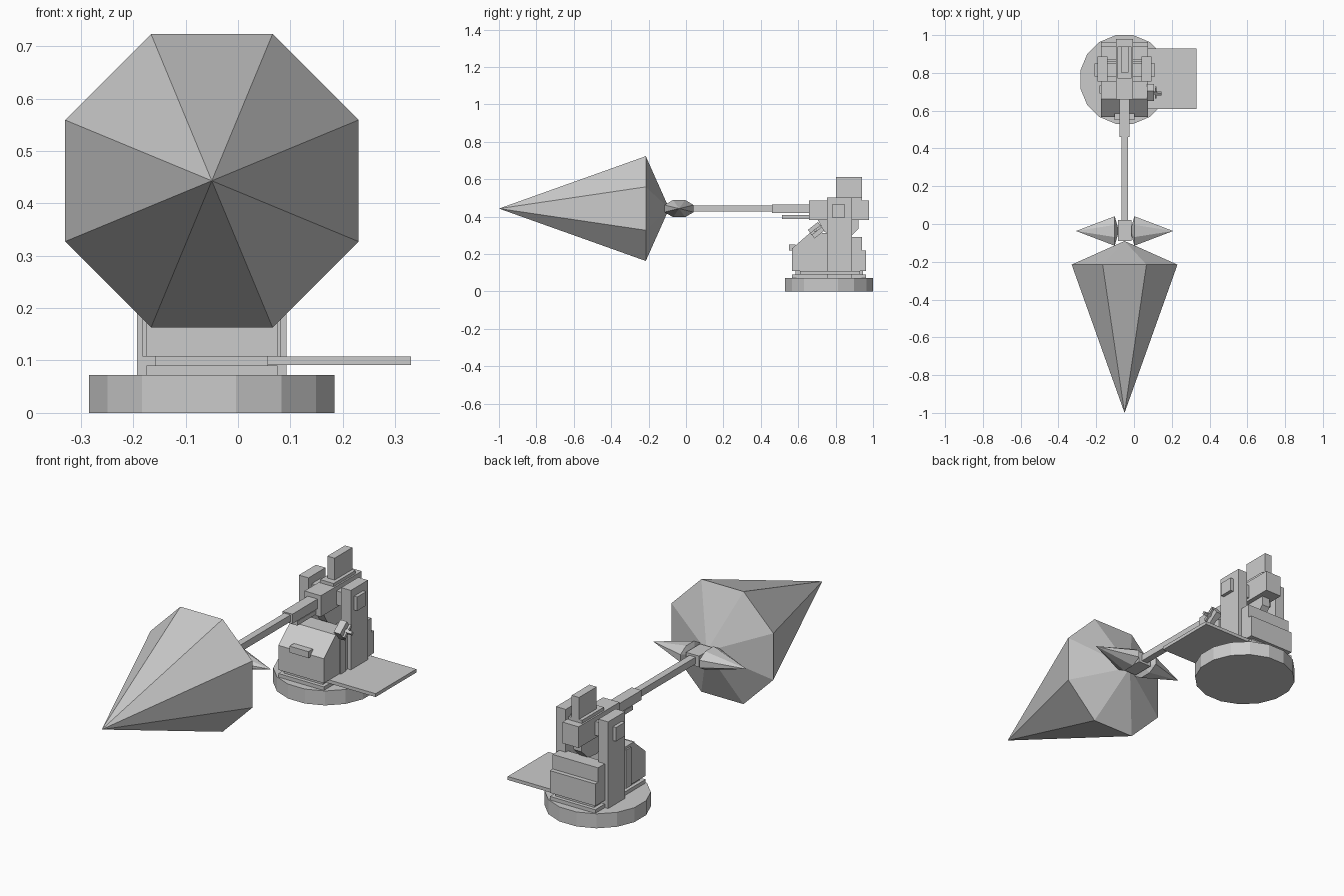
import bpy, bmesh, math
from mathutils import Matrix, Vector

if "Cube" in bpy.data.objects:
    bpy.data.objects.remove(bpy.data.objects["Cube"])

CX = -0.05   # gun centre line
BZ = 0.443   # bore height


def finish(name, bm):
    bmesh.ops.recalc_face_normals(bm, faces=bm.faces)
    me = bpy.data.meshes.new(name)
    bm.to_mesh(me)
    bm.free()
    ob = bpy.data.objects.new(name, me)
    bpy.context.collection.objects.link(ob)
    return ob


def box(name, x, y, z, tilt=0):
    """Box from (min, max) ranges, optionally tilted about x."""
    bm = bmesh.new()
    c = Vector([(r[0] + r[1]) / 2 for r in (x, y, z)])
    s = [r[1] - r[0] for r in (x, y, z)]
    m = Matrix.Translation(c) @ Matrix.Rotation(math.radians(tilt), 4, 'X') @ Matrix.Diagonal((*s, 1))
    bmesh.ops.create_cube(bm, size=1, matrix=m)
    return finish(name, bm)


def mid(half):
    return (CX - half, CX + half)


def side_profile(name, x, pts):
    """Extrude a (y, z) outline across the x range."""
    bm = bmesh.new()
    f = bm.faces.new([bm.verts.new((x[0], y, z)) for y, z in pts])
    r = bmesh.ops.extrude_face_region(bm, geom=[f])
    vs = [v for v in r['geom'] if isinstance(v, bmesh.types.BMVert)]
    bmesh.ops.translate(bm, verts=vs, vec=(x[1] - x[0], 0, 0))
    return finish(name, bm)


def flame(name, tip, ring, tail, u, v):
    """Eight-sided double cone; u and v are the ring's half axes."""
    bm = bmesh.new()
    k = 1 / math.cos(math.pi / 8)
    vs = []
    for i in range(8):
        a = (i + 0.5) * math.pi / 4
        vs.append(bm.verts.new(Vector(ring) + k * (math.cos(a) * Vector(u) + math.sin(a) * Vector(v))))
    for p in (tip, tail):
        e = bm.verts.new(p)
        for i in range(8):
            bm.faces.new((vs[i], vs[(i + 1) % 8], e))
    return finish(name, bm)


# Muzzle flash
flame("front_flash", (CX, -1, BZ), (CX, -0.215, BZ), (CX, -0.09, BZ), (0.28, 0, 0), (0, 0, 0.28))
for s, n in ((-1, "left"), (1, "right")):
    flame(n + "_flash", (CX + s * 0.257, -0.037, BZ), (CX + s * 0.052, -0.037, BZ),
          (CX + s * 0.03, -0.037, BZ), (0, 0.078, 0), (0, 0, 0.046))

# Barrel
box("muzzle_brake", mid(0.036), (-0.09, 0.02), (0.415, 0.47))
box("barrel", mid(0.017), (0.0, 0.47), (0.426, 0.46))
box("barrel_sleeve", mid(0.027), (0.46, 0.67), (0.418, 0.466))
box("recoil_tube", mid(0.018), (0.512, 0.67), (0.387, 0.408))

# Receiver, cradle and magazine
box("receiver", mid(0.045), (0.658, 0.979), (0.382, 0.487))
box("receiver_cover", mid(0.037), (0.77, 0.941), (0.487, 0.503))
box("magazine", mid(0.02), (0.802, 0.941), (0.5, 0.612))
box("trunnion", mid(0.1), (0.78, 0.85), (0.396, 0.465))
side_profile("elevation_arc", mid(0.022),
             [(0.70, 0.39), (0.74, 0.32), (0.80, 0.28), (0.87, 0.285), (0.923, 0.335), (0.923, 0.39)])

# Round base
bm = bmesh.new()
bmesh.ops.create_cone(bm, cap_ends=True, segments=16, radius1=0.239, radius2=0.239, depth=0.072,
                      matrix=Matrix.Translation((CX, 0.765, 0.036)) @ Matrix.Rotation(math.pi / 16, 4, 'Z'))
finish("base_disc", bm)
box("turntable", mid(0.125), (0.567, 0.963), (0.07, 0.09))
box("turntable_spacer", mid(0.107), (0.585, 0.945), (0.09, 0.108))
box("side_step", (0.057, 0.33), (0.61, 0.93), (0.091, 0.108))

# Carriage body
side_profile("front_housing", mid(0.125),
             [(0.567, 0.108), (0.567, 0.23), (0.662, 0.312), (0.754, 0.312), (0.754, 0.108)])
box("front_box", mid(0.052), (0.55, 0.585), (0.22, 0.252))
box("rear_housing", mid(0.125), (0.86, 0.963), (0.108, 0.218))
box("rear_housing_top", mid(0.125), (0.87, 0.941), (0.218, 0.29))
box("inner_floor", mid(0.1), (0.75, 0.87), (0.1, 0.14))

# Side columns with trunnion caps and panel strips
for s, n in ((-1, "left"), (1, "right")):
    def side(a, b):
        return tuple(sorted((CX + s * a, CX + s * b)))
    box(n + "_column", side(0.09, 0.143), (0.754, 0.888), (0.07, 0.503))
    box(n + "_trunnion_cap", side(0.14, 0.16), (0.78, 0.85), (0.396, 0.465))
    box(n + "_panel_strip", side(0.12, 0.132), (0.69, 0.732), (0.108, 0.30))

# Hand crank
box("crank_gearbox", (0.07, 0.106), (0.662, 0.73), (0.298, 0.356), 38)
box("crank_shaft", (0.1, 0.125), (0.688, 0.702), (0.32, 0.334), 38)
box("crank_arm", (0.11, 0.12), (0.66, 0.73), (0.32, 0.334), 38)
box("crank_handle", (0.115, 0.145), (0.684, 0.698), (0.32, 0.334), 38)
